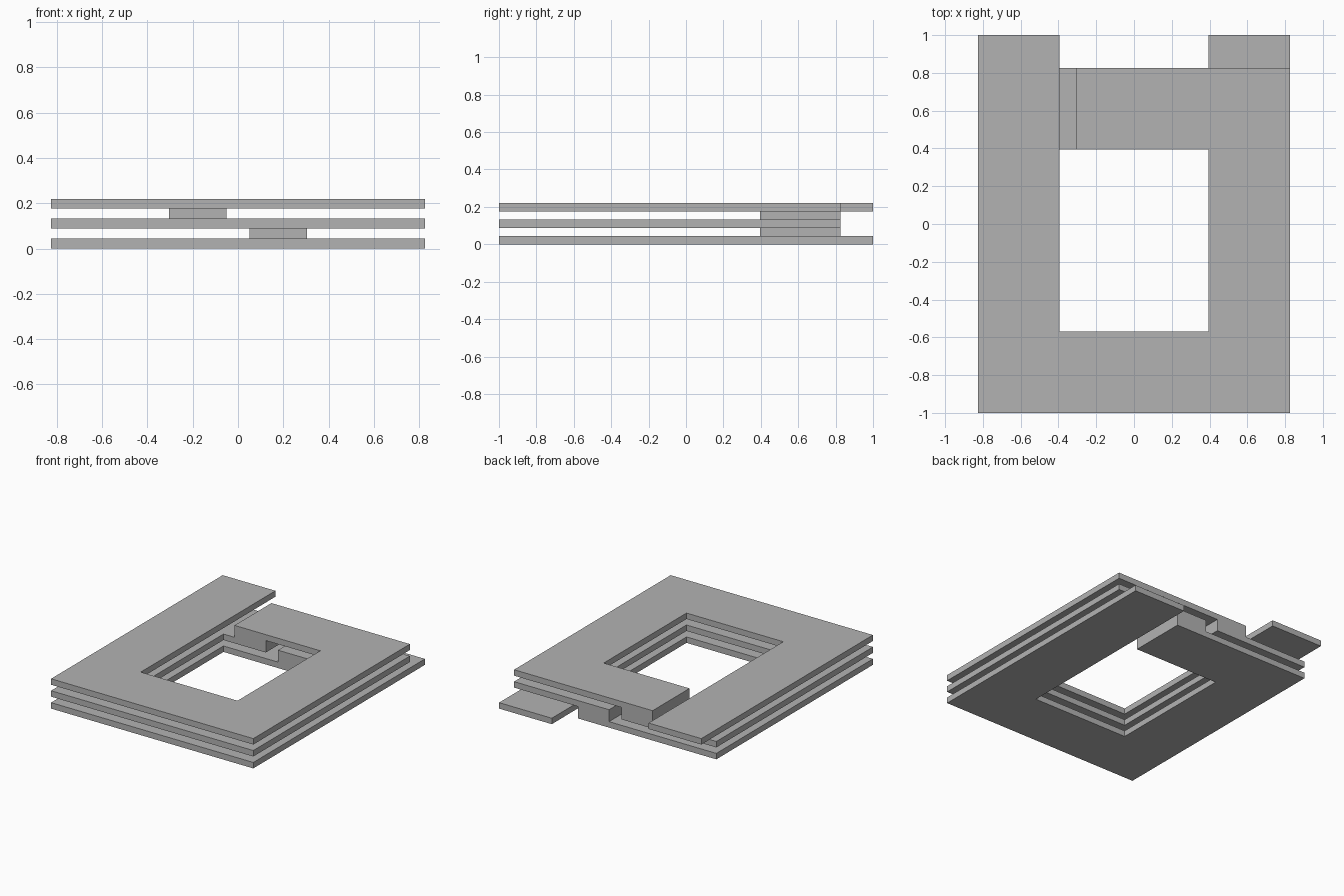
import bpy
import bmesh
from mathutils import Vector

cube = bpy.data.objects.get("Cube")
if cube:
    bpy.data.objects.remove(cube, do_unlink=True)

grey = bpy.data.materials.new("plain_grey")
grey.use_nodes = True
colour = (0.45, 0.45, 0.45, 1)
grey.diffuse_color = colour
grey.node_tree.nodes["Principled BSDF"].inputs["Base Color"].default_value = colour

# Shared measurements of the winding
T = 0.044                  # layer thickness
X = 0.825                  # outer half width, also the back edge
W = 0.43                   # band width
XI = X - W                 # inner half width, also the inner back edge
FRONT, TERMINAL = -1.0, 1.0
YI = FRONT + W             # inner front edge
NEAR, FAR = 0.05, 0.305    # ends of the joining blocks


def slab(name, outline, level):
    """Extrude a flat outline by one layer thickness."""
    bm = bmesh.new()
    face = bm.faces.new([bm.verts.new((x, y, level * T)) for x, y in outline])
    top = bmesh.ops.extrude_face_region(bm, geom=[face])["geom"]
    bmesh.ops.translate(bm, vec=Vector((0, 0, T)),
                        verts=[v for v in top if isinstance(v, bmesh.types.BMVert)])
    bmesh.ops.recalc_face_normals(bm, faces=bm.faces[:])
    mesh = bpy.data.meshes.new(name)
    bm.to_mesh(mesh)
    bm.free()
    mesh.materials.append(grey)
    obj = bpy.data.objects.new(name, mesh)
    bpy.context.collection.objects.link(obj)


def mirrored(outline):
    return [(-x, y) for x, y in outline]


# End turns: one long terminal arm, then around to a free end at the back
end_turn = [(-X, TERMINAL), (-X, FRONT), (X, FRONT), (X, X), (-FAR, X),
            (-FAR, XI), (XI, XI), (XI, YI), (-XI, YI), (-XI, TERMINAL)]
slab("top_turn", end_turn, 4)
slab("bottom_turn", mirrored(end_turn), 0)

# Middle turn: symmetric loop with a narrow gap at the back
half = [(NEAR, XI), (XI, XI), (XI, YI)]
outer = [(X, FRONT), (X, X), (NEAR, X)]
slab("middle_turn", outer + half + mirrored(half)[::-1] + mirrored(outer)[::-1], 2)

# Blocks joining neighbouring turns
block = [(NEAR, XI), (FAR, XI), (FAR, X), (NEAR, X)]
slab("lower_joining_block", block, 1)
slab("upper_joining_block", mirrored(block), 3)
